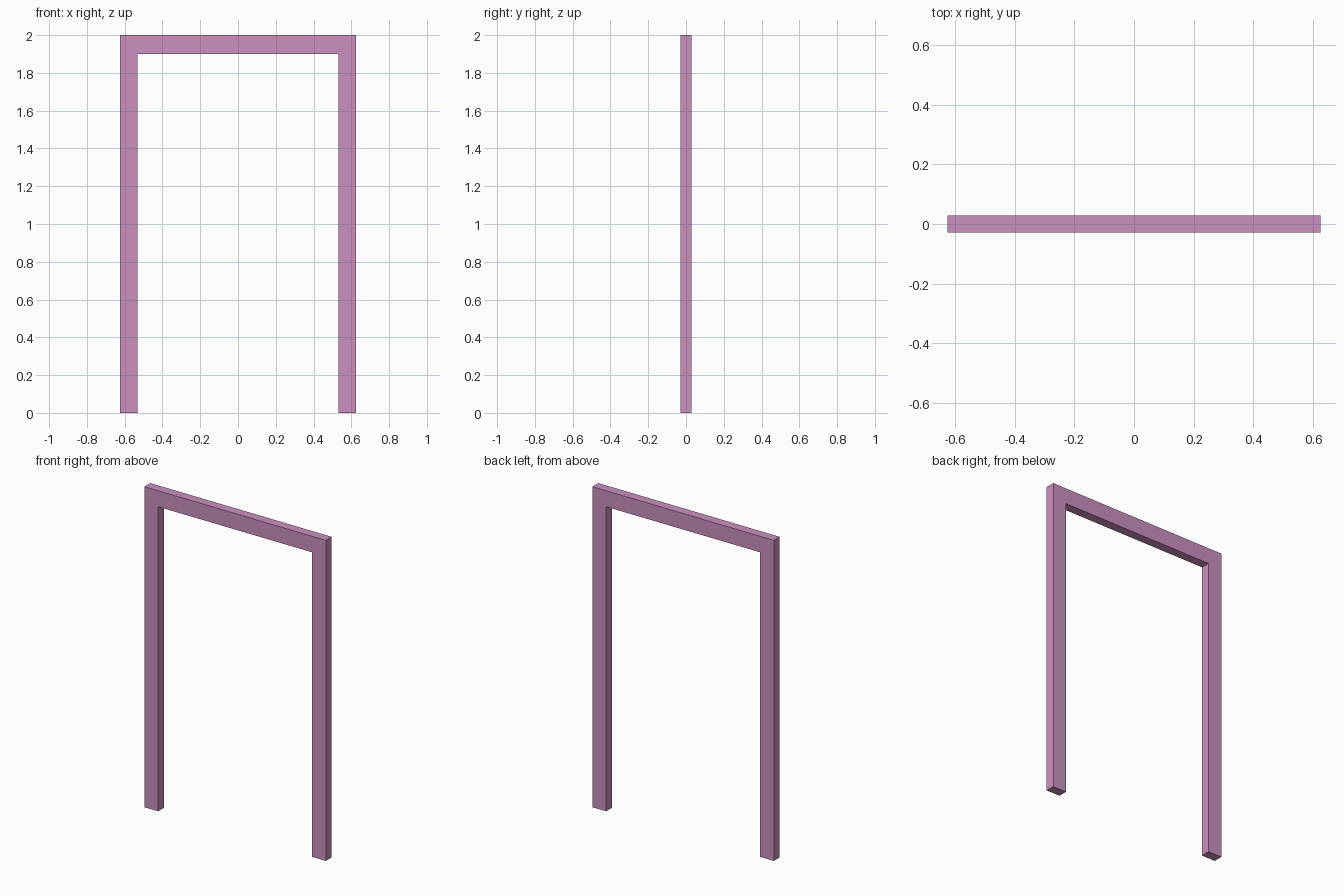
import bpy, bmesh

if "Cube" in bpy.data.objects:
    bpy.data.objects.remove(bpy.data.objects["Cube"])

HALF_W, JAMB, HEIGHT, HEAD, DEPTH = 0.626, 0.095, 2.0, 0.1, 0.058

# Door frame: one U-shaped profile, extruded through its depth
inner, under = HALF_W - JAMB, HEIGHT - HEAD
right = [(HALF_W, HEIGHT), (HALF_W, 0), (inner, 0), (inner, under)]
profile = right + [(-x, z) for x, z in reversed(right)]

bm = bmesh.new()
face = bm.faces.new([bm.verts.new((x, -DEPTH / 2, z)) for x, z in profile])
ext = bmesh.ops.extrude_face_region(bm, geom=[face], use_keep_orig=True)
moved = [g for g in ext["geom"] if isinstance(g, bmesh.types.BMVert)]
bmesh.ops.translate(bm, verts=moved, vec=(0, DEPTH, 0))
bmesh.ops.recalc_face_normals(bm, faces=bm.faces[:])

mesh = bpy.data.meshes.new("door_frame")
bm.to_mesh(mesh)
bm.free()
frame = bpy.data.objects.new("door_frame", mesh)
bpy.context.collection.objects.link(frame)

# Pink-mauve paint
paint = bpy.data.materials.new("mauve_paint")
paint.diffuse_color = (0.6, 0.28, 0.52, 1)
paint.use_nodes = True
paint.node_tree.nodes["Principled BSDF"].inputs["Base Color"].default_value = paint.diffuse_color
mesh.materials.append(paint)
